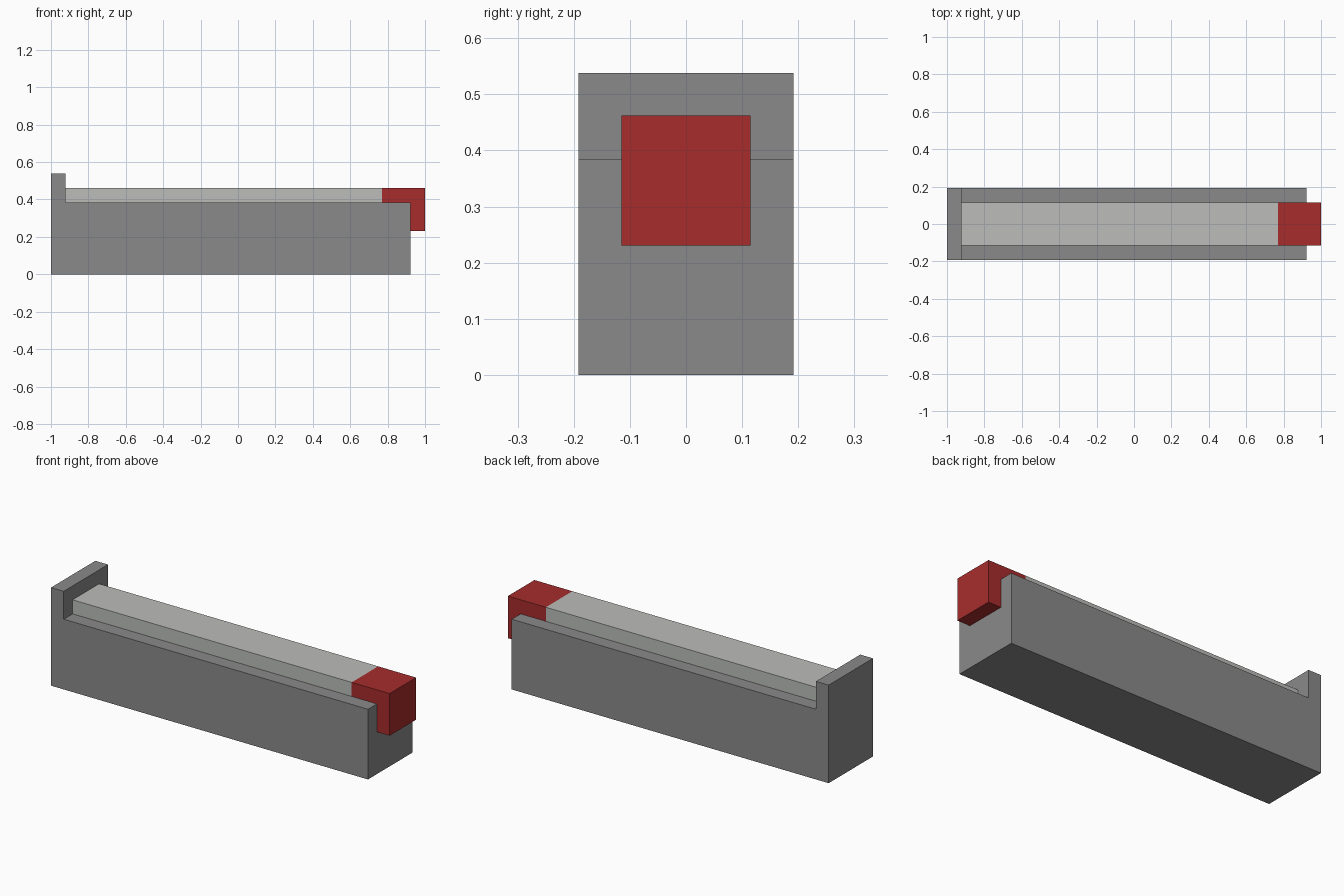
import bpy
import bmesh

cube = bpy.data.objects.get("Cube")
if cube:
    bpy.data.objects.remove(cube, do_unlink=True)


def srgb(*rgb):
    """Convert 0-255 display values to a linear colour."""
    lin = [((c / 255 + 0.055) / 1.055) ** 2.4 for c in rgb]
    return (*lin, 1.0)


def material(name, colour):
    m = bpy.data.materials.new(name)
    m.use_nodes = True
    m.diffuse_color = colour
    m.node_tree.nodes["Principled BSDF"].inputs["Base Color"].default_value = colour
    return m


def extrude_profile(name, points, half_width, mat):
    """Solid made from an x-z outline, extruded symmetrically along y."""
    bm = bmesh.new()
    face = bm.faces.new([bm.verts.new((x, -half_width, z)) for x, z in points])
    side = bmesh.ops.extrude_face_region(bm, geom=[face])["geom"]
    verts = [g for g in side if isinstance(g, bmesh.types.BMVert)]
    bmesh.ops.translate(bm, verts=verts, vec=(0, 2 * half_width, 0))
    bmesh.ops.recalc_face_normals(bm, faces=bm.faces)
    mesh = bpy.data.meshes.new(name)
    bm.to_mesh(mesh)
    bm.free()
    mesh.materials.append(mat)
    obj = bpy.data.objects.new(name, mesh)
    bpy.context.collection.objects.link(obj)
    return obj


dark_grey = material("dark grey", srgb(138, 138, 138))
light_grey = material("light grey", srgb(188, 190, 186))
red = material("red", srgb(167, 44, 44))

# Key heights and lengths
BASE_TOP, SLAB_TOP, BOARD_TOP = 0.385, 0.462, 0.538
BOARD_X, SEAM_X, BASE_END = -0.923, 0.77, 0.923

# Base block with the raised end board
extrude_profile("base", [(-1, 0), (BASE_END, 0), (BASE_END, BASE_TOP),
                         (BOARD_X, BASE_TOP), (BOARD_X, BOARD_TOP),
                         (-1, BOARD_TOP)], 0.192, dark_grey)

# Long slab lying on the base
extrude_profile("top_slab", [(BOARD_X, BASE_TOP), (SEAM_X, BASE_TOP),
                             (SEAM_X, SLAB_TOP), (BOARD_X, SLAB_TOP)],
                0.115, light_grey)

# End cap that folds down over the free end of the base
extrude_profile("end_cap", [(SEAM_X, BASE_TOP), (BASE_END, BASE_TOP),
                            (BASE_END, 0.231), (1, 0.231),
                            (1, SLAB_TOP), (SEAM_X, SLAB_TOP)], 0.115, red)
